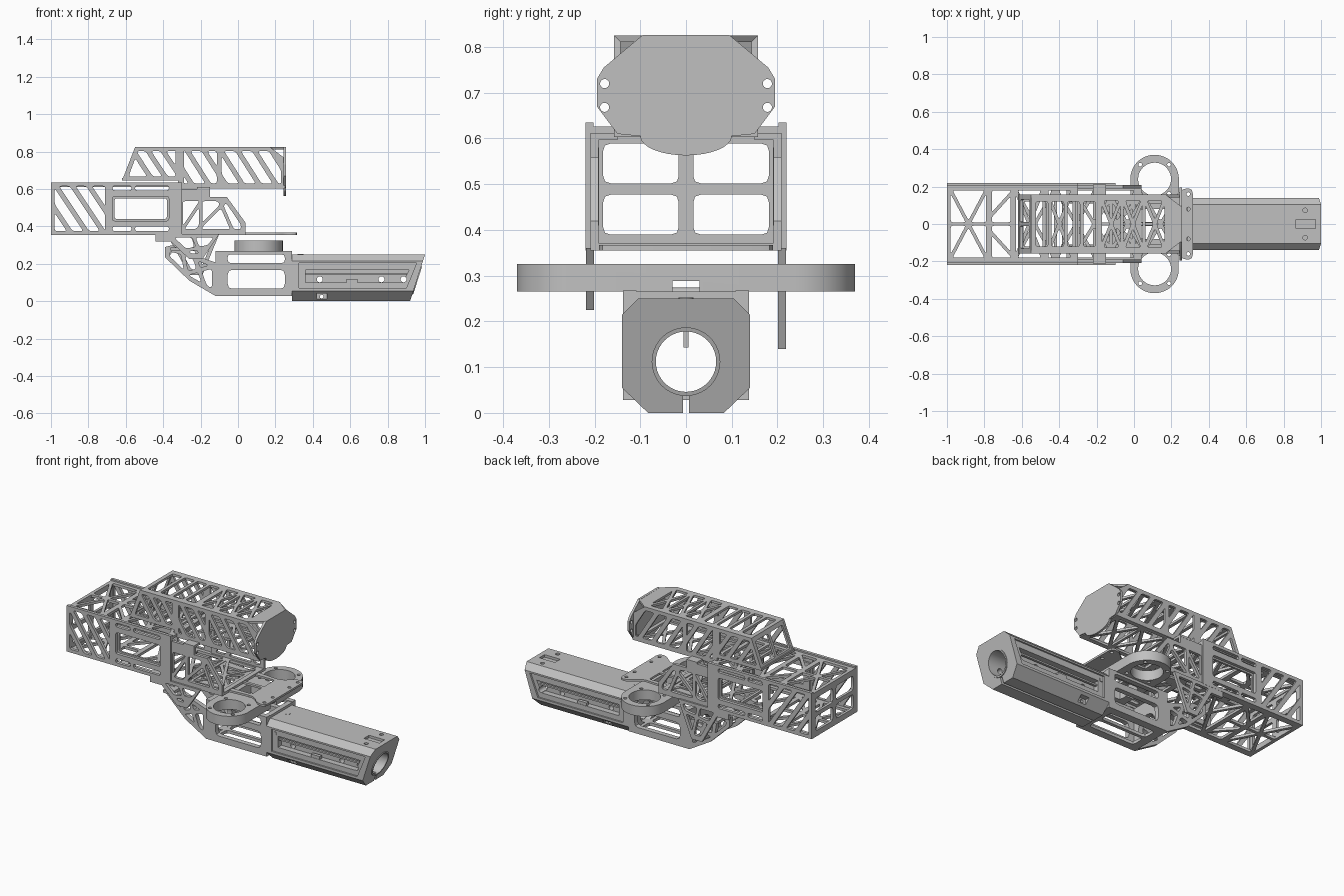
import bpy, bmesh, math
from mathutils import Matrix, Vector

if bpy.data.objects.get("Cube"):
    bpy.data.objects.remove(bpy.data.objects["Cube"])

grey = bpy.data.materials.new("machined_grey")
grey.use_nodes = True
grey.diffuse_color = (0.53, 0.53, 0.53, 1)
grey.node_tree.nodes["Principled BSDF"].inputs["Base Color"].default_value = (0.53, 0.53, 0.53, 1)

# Plane name -> how (u, v, thickness) maps to the world
AXES = {
    "xz": Matrix(((1, 0, 0), (0, 0, -1), (0, 1, 0))).to_4x4(),
    "yz": Matrix(((0, 0, 1), (1, 0, 0), (0, 1, 0))).to_4x4(),
    "xy": Matrix.Identity(4),
}
parts = []


def rect(u0, u1, v0, v1):
    return [(u0, v0), (u1, v0), (u1, v1), (u0, v1)]


def circle(u, v, r, n=32):
    return [(u + r * math.cos(math.tau * i / n), v + r * math.sin(math.tau * i / n)) for i in range(n)]


def rounded(poly, r=0.012):
    out = []
    for i, p in enumerate(poly):
        p, a, b = Vector(p), Vector(poly[i - 1]), Vector(poly[(i + 1) % len(poly)])
        da, db = a - p, b - p
        s = p + da.normalized() * min(r, da.length * 0.4)
        e = p + db.normalized() * min(r, db.length * 0.4)
        out += [s, (s + e) / 4 + p / 2, e]
    return out


def clip(poly, point, normal):
    out = []
    for i, b in enumerate(poly):
        a, b = Vector(poly[i - 1]), Vector(b)
        da, db = (a - point).dot(normal), (b - point).dot(normal)
        if da * db < 0:
            out.append(a.lerp(b, da / (da - db)))
        if db >= 0:
            out.append(b)
    return out


def area(p):
    return abs(sum(p[i - 1][0] * p[i][1] - p[i][0] * p[i - 1][1] for i in range(len(p)))) / 2


def truss(region, bars, width=0.018):
    """Split a convex window into rounded cells separated by straight bars."""
    cells = [region]
    for p, q in bars:
        p, q = Vector(p), Vector(q)
        n = Vector((p.y - q.y, q.x - p.x)).normalized()
        cells = [clip(c, p + n * s * width / 2, n * s) for c in cells for s in (1, -1)]
        cells = [c for c in cells if len(c) > 2 and area(c) > 0.0003]
    return [rounded(c) for c in cells]


def slants(start, step, count, lean, top, bottom):
    return [((start + i * step, top), (start + i * step + lean, bottom)) for i in range(count)]


def crosses(u0, u1, v0, v1, count):
    """Uprights with a diagonal cross in every bay."""
    w = (u1 - u0) / count
    cells = []
    for i in range(count):
        a, b = u0 + i * w + 0.008, u0 + (i + 1) * w - 0.008
        cells += truss(rect(a, b, v0, v1), [((a, v0), (b, v1)), ((a, v1), (b, v0))])
    return cells


def evaluated_mesh(obj):
    graph = bpy.context.evaluated_depsgraph_get()
    return bpy.data.meshes.new_from_object(obj.evaluated_get(graph))


def plate(name, plane, pos, thick, outline, holes=()):
    """Flat plate with openings, centred at pos along its thickness axis."""
    curve = bpy.data.curves.new(name, "CURVE")
    curve.dimensions, curve.fill_mode, curve.extrude = "2D", "BOTH", thick / 2
    for loop in [outline, *holes]:
        s = curve.splines.new("POLY")
        s.points.add(len(loop) - 1)
        for pt, p in zip(s.points, loop):
            pt.co = (p[0], p[1], 0, 1)
        s.use_cyclic_u = True
    temp = bpy.data.objects.new(name, curve)
    bpy.context.collection.objects.link(temp)
    mesh = evaluated_mesh(temp)
    bpy.data.objects.remove(temp)
    axis = {"xz": (0, 1, 0), "yz": (1, 0, 0), "xy": (0, 0, 1)}[plane]
    mesh.transform(Matrix.Translation(Vector(axis) * pos) @ AXES[plane])
    bm = bmesh.new()
    bm.from_mesh(mesh)
    bmesh.ops.remove_doubles(bm, verts=bm.verts, dist=0.0001)
    bmesh.ops.recalc_face_normals(bm, faces=bm.faces)
    bm.to_mesh(mesh)
    bm.free()
    mesh.materials.clear()
    mesh.materials.append(grey)
    obj = bpy.data.objects.new(name, mesh)
    bpy.context.collection.objects.link(obj)
    parts.append(obj)
    return obj


def pair(name, y, thick, outline, holes=()):
    for side, s in (("right", -1), ("left", 1)):
        plate(f"{name}_{side}", "xz", s * y, thick, outline, holes)


def box(name, x0, x1, y0, y1, z0, z1):
    return plate(name, "xy", (z0 + z1) / 2, z1 - z0, rect(x0, x1, y0, y1))


def cut(obj, cutters):
    for c in cutters:
        m = obj.modifiers.new("cut", "BOOLEAN")
        m.operation, m.solver, m.object = "DIFFERENCE", "EXACT", c
    mesh = evaluated_mesh(obj)
    obj.modifiers.clear()
    obj.data = mesh
    for c in cutters:
        parts.remove(c)
        bpy.data.objects.remove(c)


# Rear box frame: sides, top, bottom and end
side_holes = truss(rect(-0.98, -0.71, 0.375, 0.615), slants(-1.06, 0.088, 4, 0.16, 0.615, 0.375), 0.026)
side_holes += [rounded(rect(-0.67, -0.37, 0.43, 0.56)), rounded(rect(-0.67, -0.57, 0.593, 0.617)),
               rounded(rect(-0.55, -0.37, 0.593, 0.617)), rounded(rect(-0.67, -0.57, 0.375, 0.4)),
               rounded(rect(-0.55, -0.37, 0.375, 0.4))]
pair("rear_side", 0.211, 0.018, rect(-1, -0.3, 0.355, 0.635), side_holes)
pair("rear_inner_rail", 0.196, 0.012, rect(-0.7, -0.33, 0.41, 0.58),
     [rounded(rect(-0.66, -0.38, 0.44, 0.55))])
rear_cells = truss(rect(-0.98, -0.79, -0.18, 0.18), [((-1, 0), (0, 0)), ((-0.98, -0.18), (-0.79, 0.18)),
                   ((-0.98, 0.18), (-0.79, -0.18))])
rear_cells += truss(rect(-0.76, -0.66, -0.18, 0.18), [((-1, 0), (0, 0)), ((-0.76, -0.05), (-0.66, -0.16)),
                    ((-0.76, 0.05), (-0.66, 0.16))])
plate("rear_top", "xy", 0.618, 0.016, rect(-1, -0.3, -0.202, 0.202),
      rear_cells + crosses(-0.64, -0.32, -0.18, 0.18, 2))
plate("rear_bottom", "xy", 0.363, 0.016, rect(-1, 0.04, -0.202, 0.202),
      rear_cells + crosses(-0.64, 0.02, -0.18, 0.18, 3))
plate("rear_end", "yz", -0.992, 0.016, rect(-0.202, 0.202, 0.355, 0.626),
      [rounded(rect(a, a + 0.165, b, b + 0.087), 0.016) for a in (-0.181, 0.016) for b in (0.39, 0.502)])

# Middle side frames
mid = [(-0.295, 0.535), (-0.295, 0.385), (0.015, 0.385), (0.015, 0.41), (-0.07, 0.535)]
pair("middle_side", 0.2, 0.018,
     [(-0.315, 0.6), (-0.315, 0.355), (0.04, 0.355), (0.04, 0.42), (-0.06, 0.558), (-0.15, 0.558),
      (-0.15, 0.605), (-0.22, 0.605), (-0.22, 0.6)],
     truss(mid, [((-0.2, 0.53), (-0.2, 0.38)), ((-0.2, 0.53), (-0.3, 0.38)),
                 ((-0.2, 0.4), (-0.06, 0.54)), ((-0.1, 0.54), (-0.03, 0.38))]))
for name, s, low in (("right", -1, 0.225), ("left", 1, 0.14)):
    plate("hanger_" + name, "xz", s * 0.21, 0.018,
          [(-0.44, 0.36), (-0.44, 0.32), (-0.36, 0.32), (-0.26, low), (-0.19, low), (-0.1, 0.36)],
          truss([(-0.34, 0.34), (-0.25, low + 0.03), (-0.2, low + 0.03), (-0.13, 0.34)],
                [((-0.24, 0.35), (-0.19, low)), ((-0.3, 0.27), (-0.1, 0.3))]))

# Upper frame, its front corners cut back to meet the cap
front = [(-0.29, 0.63), (0.23, 0.63), (0.23, 0.75), (0.16, 0.803), (-0.29, 0.803)]
upper_holes = truss([(-0.585, 0.667), (-0.335, 0.667), (-0.335, 0.803), (-0.535, 0.803)],
                    slants(-0.56, 0.08, 4, 0.09, 0.803, 0.667), 0.026)
upper_holes += truss(front, slants(-0.36, 0.09, 7, 0.11, 0.803, 0.63) + [((-0.1, 0.8), (-0.1, 0.6))], 0.026)
pair("upper_side", 0.15, 0.014, [(-0.62, 0.645), (-0.32, 0.645), (-0.32, 0.603), (0.25, 0.603),
                                 (0.25, 0.765), (0.17, 0.825), (-0.55, 0.825)], upper_holes)
ladder = [rounded(rect(-0.525 + i * 0.085, -0.46 + i * 0.085, -0.12, 0.12)) for i in range(4)]
plate("upper_top", "xy", 0.818, 0.014,
      [(-0.55, -0.157), (0.17, -0.157), (0.25, -0.095), (0.25, 0.095), (0.17, 0.157), (-0.55, 0.157)],
      ladder + crosses(-0.18, 0.17, -0.125, 0.125, 3))
plate("upper_bottom", "xy", 0.61, 0.014, rect(-0.32, 0.25, -0.157, 0.157), crosses(-0.3, 0.23, -0.13, 0.13, 3))
plate("upper_rear_bottom", "xy", 0.652, 0.014, rect(-0.62, -0.31, -0.157, 0.157),
      [rounded(rect(a, a + 0.12, -0.12, 0.12)) for a in (-0.59, -0.45)])
back = plate("upper_back", "yz", -0.612, 0.014, rect(-0.157, 0.157, 0.645, 0.825),
             [rounded(rect(a, a + 0.12, 0.67, 0.8)) for a in (-0.13, 0.01)])
for v in back.data.vertices:
    v.co.x += (v.co.z - 0.645) * 0.39
for s in (-1, 1):
    box("upper_mount", -0.22, -0.15, s * 0.18 - 0.03, s * 0.18 + 0.03, 0.597, 0.611)
arc = [(0.1 * math.cos(a), 0.605 - 0.042 * math.sin(a)) for a in [math.pi * i / 16 for i in range(17)]]
plate("end_cap", "yz", 0.25, 0.014,
      arc + [(-0.15, 0.61), (-0.195, 0.67), (-0.195, 0.73), (-0.18, 0.755), (-0.095, 0.826), (0.095, 0.826),
             (0.18, 0.755), (0.195, 0.73), (0.195, 0.67), (0.15, 0.61)],
      [circle(s * 0.178, z, 0.01, 16) for s in (-1, 1) for z in (0.668, 0.72)])

# Two-ring deck with bolt holes, notched underneath along the centre
ends = circle(0.11, 0.24, 0.13, 48)[:25] + circle(0.11, -0.24, 0.13, 48)[24:]
holes = [circle(0.11, s * 0.24, 0.088, 40) for s in (-1, 1)]
holes += [circle(0.11 + a * 0.077, s * 0.24 + b * 0.077, 0.01, 12)
          for s in (-1, 1) for a in (-1, 1) for b in (-1, 1)]
holes.append(rounded(rect(0.03, 0.19, -0.08, 0.08), 0.02))
deck = plate("ring_deck", "xy", 0.295, 0.06, ends, holes)
cut(deck, [box("notch", -0.1, 0.4, -0.03, 0.03, 0.2, 0.288)])

# Thin carrier plate with a flared front
plate("carrier_plate", "xy", 0.361, 0.012,
      rounded([(-0.22, -0.16), (0.2, -0.13), (0.26, -0.19), (0.315, -0.19), (0.315, 0.19),
               (0.26, 0.19), (0.2, 0.13), (-0.22, 0.16)], 0.03),
      truss(rect(-0.19, 0.17, -0.11, 0.11), [((-0.19, 0.11), (0.0, -0.11)), ((-0.19, -0.11), (0.0, 0.11)),
            ((0.0, -0.2), (0.0, 0.2)), ((0, 0), (0.2, 0))])
      + [circle(0.29, y, 0.01, 12) for y in (-0.16, -0.08, 0.08, 0.16)])

# Lower cradle
pair("cradle_side", 0.123, 0.03, rect(-0.12, 0.29, 0.028, 0.268),
     [rounded(rect(-0.055, 0.25, 0.205, 0.25), 0.015), rounded(rect(-0.055, 0.25, 0.067, 0.168), 0.025)])
plate("cradle_floor", "xy", 0.037, 0.018, rect(-0.12, 0.29, -0.11, 0.11),
      [rounded(rect(-0.07, 0.24, a, a + 0.08), 0.02) for a in (-0.09, 0.01)])
for x in (-0.105, 0.275):
    plate("cradle_ring", "yz", x, 0.03, rect(-0.11, 0.11, 0.03, 0.265), [circle(0, 0.112, 0.07)])

# Sloping gussets behind the cradle
gusset = [(-0.39, 0.29), (-0.39, 0.235), (-0.26, 0.11), (-0.12, 0.028), (-0.1, 0.028), (-0.1, 0.2), (-0.3, 0.27), (-0.35, 0.3)]
pair("gusset", 0.123, 0.028, gusset,
     truss([(-0.365, 0.265), (-0.365, 0.24), (-0.25, 0.13), (-0.14, 0.07), (-0.14, 0.185), (-0.3, 0.25)],
           [((-0.3, 0.28), (-0.27, 0.12)), ((-0.27, 0.15), (-0.12, 0.19)), ((-0.22, 0.2), (-0.17, 0.06))], 0.022))
pair("gusset_link", 0.165, 0.08, rect(-0.36, -0.3, 0.27, 0.287))
plate("gusset_tie", "xz", 0, 0.24, circle(-0.37, 0.26, 0.014, 16))

# Forward shroud: chamfered tube, raked nose, bore and lower slit
octagon = [(-0.083, 0), (0.083, 0), (0.14, 0.055), (0.14, 0.215), (0.105, 0.25),
           (-0.105, 0.25), (-0.14, 0.215), (-0.14, 0.055)]
shroud = plate("shroud", "yz", 0.645, 0.71, octagon, [circle(0, 0.112, 0.066, 40)])
lip = plate("bore_lip", "yz", 0.919, 0.012, circle(0, 0.112, 0.075, 40), [circle(0, 0.112, 0.066, 40)])
for v in shroud.data.vertices:
    if v.co.x > 0.9:
        v.co.x = 0.92 + 0.32 * v.co.z
for v in lip.data.vertices:
    v.co.x += 0.32 * v.co.z
panel = [(0.325, 0.07), (0.9, 0.07), (0.955, 0.205), (0.325, 0.205)]
slot = [(0.36, 0.1), (0.88, 0.1), (0.915, 0.168), (0.36, 0.168)]
cutters = [box("slit_cutter", 0.2, 1.1, -0.007, 0.007, -0.05, 0.08),
           box("sight_cutter", 0.865, 0.97, -0.025, 0.025, 0.235, 0.3)]
for s in (-1, 1):
    cutters += [plate("panel_cutter", "xz", s * 0.16, 0.06, panel),
                plate("slot_cutter", "xz", s * 0.13, 0.07, slot),
                plate("pocket_cutter", "xz", s * 0.14, 0.09, rect(0.42, 0.475, 0.01, 0.042)),
                plate("screw_cutter", "xy", 0.26, 0.04, circle(0.915, s * 0.073, 0.012, 16))]
cutters += [plate("port_cutter", "xz", 0, 0.4, circle(x, z, r, 16))
            for x, z, r in ((0.437, 0.117, 0.016), (0.767, 0.117, 0.016), (0.885, 0.117, 0.016), (0.447, 0.025, 0.01))]
cut(shroud, cutters)

# Slide rails and latch in the shroud slots, bolt heads at its root, tab in the bore
pair("shroud_rail", 0.113, 0.014, rect(0.35, 0.9, 0.14, 0.15))
pair("shroud_latch", 0.118, 0.02, rect(0.58, 0.64, 0.1, 0.118))
pair("shroud_bolt", 0.128, 0.012, circle(0.34, 0.18, 0.012, 16))
plate("top_bolt", "xy", 0.249, 0.006, circle(0.335, 0, 0.016, 16))
box("bore_tab", 0.3, 0.36, -0.006, 0.006, 0.143, 0.185)

# Smooth only the curved walls
bpy.ops.object.select_all(action="DESELECT")
for o in parts:
    o.select_set(True)
bpy.context.view_layer.objects.active = shroud
bpy.ops.object.shade_smooth_by_angle(angle=math.radians(25))
